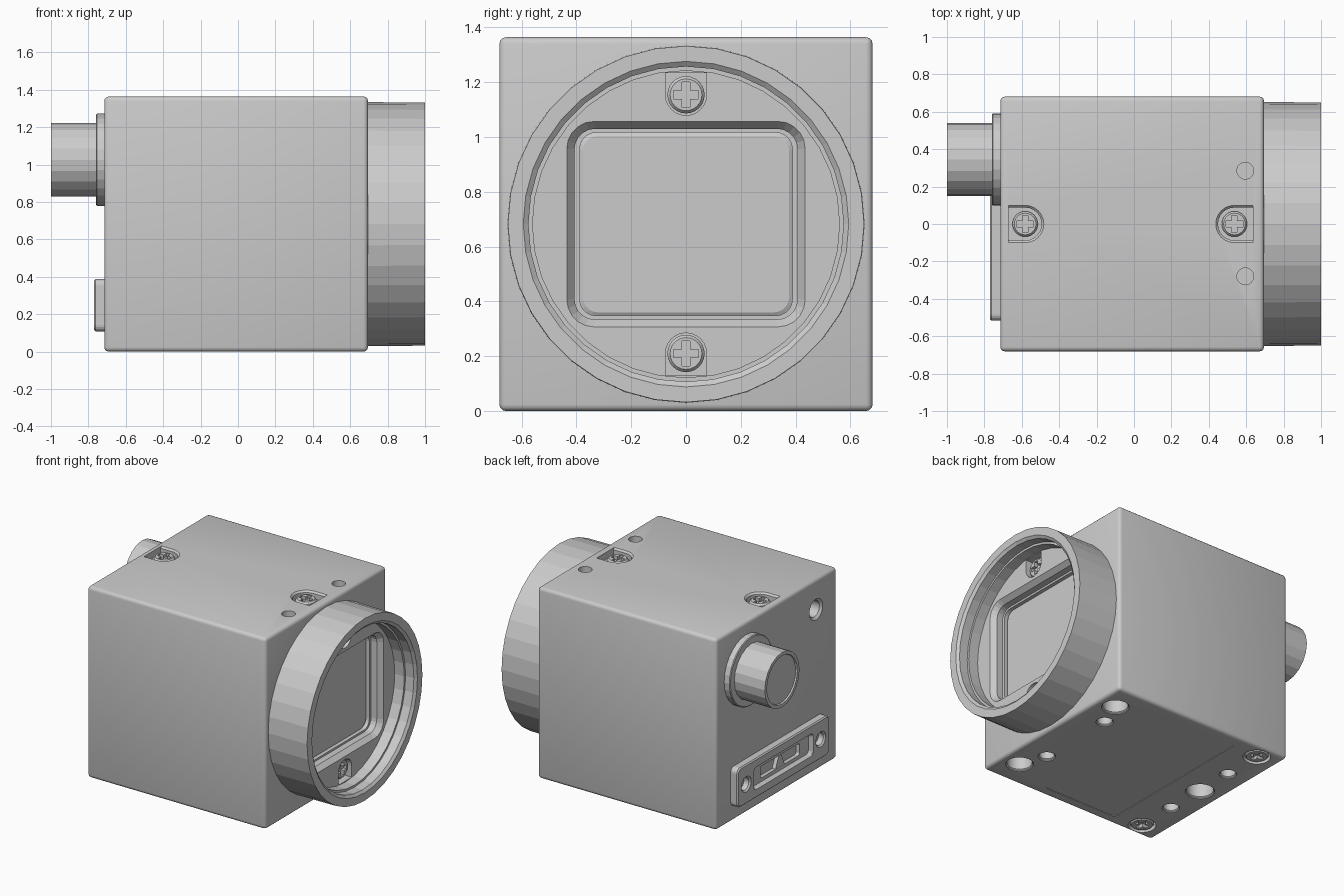
import bpy, bmesh
from math import sin, cos, pi

if "Cube" in bpy.data.objects:
    bpy.data.objects.remove(bpy.data.objects["Cube"])

MID = 0.682  # height of the optical axis


# ---- 2D profiles ----
def circle(r, c=(0, 0), n=24):
    return [(c[0] + r * cos(2 * pi * i / n), c[1] + r * sin(2 * pi * i / n)) for i in range(n)]


def rrect(hu, hv, r, c=(0, 0), seg=5):
    pts = []
    for k, (su, sv) in enumerate(((1, 1), (-1, 1), (-1, -1), (1, -1))):
        for i in range(seg + 1):
            a = pi / 2 * (k + i / seg)
            pts.append((c[0] + su * (hu - r) + r * cos(a), c[1] + sv * (hv - r) + r * sin(a)))
    return pts


def u_shape(r, c, length, direction):
    """Half circle at c with straight sides running along direction."""
    dx, dy = direction
    pts = [(length, -r), (length, r)]
    pts += [(r * cos(pi / 2 + pi * i / 12), r * sin(pi / 2 + pi * i / 12)) for i in range(13)]
    return [(c[0] + p * dx - q * dy, c[1] + p * dy + q * dx) for p, q in pts]


def cross(c, a=0.046, b=0.015):
    q = [(a, -b), (a, b), (b, b), (b, a)]
    pts = []
    for k in range(4):
        ck, sk = ((1, 0), (0, 1), (-1, 0), (0, -1))[k]
        pts += [(c[0] + u * ck - v * sk, c[1] + u * sk + v * ck) for u, v in q[:3]]
    return pts


# ---- solids ----
def loft(name, axis, *sections):
    """Closed solid through (profile, level) sections along x or z."""
    bm = bmesh.new()
    rings = []
    for pts, w in sections:
        rings.append([bm.verts.new((w, u, v) if axis == 'x' else (u, v, w)) for u, v in pts])
    for a, b in zip(rings, rings[1:]):
        for i in range(len(a)):
            j = (i + 1) % len(a)
            bm.faces.new((a[i], a[j], b[j], b[i]))
    bm.faces.new(rings[0][::-1])
    bm.faces.new(rings[-1])
    bmesh.ops.recalc_face_normals(bm, faces=bm.faces)
    me = bpy.data.meshes.new(name)
    bm.to_mesh(me)
    bm.free()
    ob = bpy.data.objects.new(name, me)
    bpy.context.collection.objects.link(ob)
    return ob


def activate(ob):
    bpy.ops.object.select_all(action='DESELECT')
    ob.select_set(True)
    bpy.context.view_layer.objects.active = ob


def cut(target, axis, *sections):
    cutter = loft("cutter", axis, *sections)
    cutter.hide_render = True
    m = target.modifiers.new("cut", 'BOOLEAN')
    m.operation = 'DIFFERENCE'
    m.solver = 'EXACT'
    m.object = cutter
    activate(target)
    bpy.ops.object.modifier_apply(modifier=m.name)
    bpy.data.objects.remove(cutter)


def screw(name, axis, c, top, out, r=0.068):
    """Cross-head screw; out is +1 or -1, the way its head faces."""
    s = loft(name, axis, (circle(r, c), top - out * 0.06), (circle(r, c), top - out * 0.012),
             (circle(r - 0.01, c), top))
    cut(s, axis, (cross(c), top - out * 0.025), (cross(c), top + out * 0.02))


# ---- housing ----
H = 2 * MID
bpy.ops.mesh.primitive_cube_add(size=1, location=(-0.01, 0, MID))
body = bpy.context.object
body.name = "housing"
body.scale = (1.41, 1.362, H)
bpy.ops.object.transform_apply(location=True, scale=True)
bev = body.modifiers.new("bevel", 'BEVEL')
bev.width, bev.segments = 0.024, 3
bpy.ops.object.modifier_apply(modifier="bevel")

# top: screw pockets and tapped holes
for side, cx, wall in ((-1, -0.582, 0.09), (1, 0.537, 0.098)):
    c = (cx, 0)
    cut(body, 'z', (u_shape(0.088, c, wall, (side, 0)), H - 0.05),
        (u_shape(0.088, c, wall, (side, 0)), H - 0.012),
        (u_shape(0.102, c, wall, (side, 0)), H + 0.002))
    screw("top_screw", 'z', c, H - 0.012, 1)
for y in (-0.28, 0.285):
    cut(body, 'z', (circle(0.045, (0.595, y)), H - 0.12), (circle(0.045, (0.595, y)), H + 0.02))

# underside: mounting holes, label recess and flush screws
holes = [(-0.555, 0, 0.095)]
for s in (-1, 1):
    holes += [(0.56, s * 0.48, 0.09), (0.49, s * 0.29, 0.057), (-0.55, s * 0.285, 0.057)]
for x, y, r in holes:
    cut(body, 'z', (circle(r, (x, y)), -0.02), (circle(r, (x, y)), 0.006),
        (circle(r - 0.008, (x, y)), 0.012), (circle(r - 0.008, (x, y)), 0.16))
label = rrect(0.297, 0.605, 0.03, (-0.048, 0))
cut(body, 'z', (label, -0.02), (label, 0.004))
for s in (-1, 1):
    c = (-0.55, s * 0.575)
    cut(body, 'z', (circle(0.092, c), -0.02), (circle(0.086, c), 0.04))
    screw("base_screw", 'z', c, 0.003, -1, 0.078)

# back: small indicator hole
c = (-0.445, 1.15)
cut(body, 'x', (circle(0.075, c), -0.725), (circle(0.075, c), -0.715),
    (circle(0.058, c), -0.70), (circle(0.058, c), -0.62))
activate(body)
bpy.ops.object.shade_smooth_by_angle(angle=0.55)

# ---- lens mount: stepped cup with a window floor ----
AX = (0, MID)
profile = [(0.56, 0.845), (0.56, 0.92), (0.575, 0.92), (0.575, 0.985),
           (0.594, 1.0), (0.65, 1.0), (0.652, 0.69)]
mount = loft("lens_mount", 'x', *[(circle(r, AX, 36), x) for r, x in profile])
cut(mount, 'x', (rrect(0.435, 0.375, 0.10, AX), 0.86), (rrect(0.435, 0.375, 0.10, AX), 0.845),
    (rrect(0.407, 0.348, 0.075, AX), 0.81), (rrect(0.407, 0.348, 0.075, AX), 0.765),
    (rrect(0.388, 0.334, 0.06, AX), 0.765), (rrect(0.388, 0.334, 0.06, AX), 0.73))
loft("sensor_glass", 'x', (rrect(0.388, 0.334, 0.06, AX), 0.72), (rrect(0.388, 0.334, 0.06, AX), 0.738),
     (rrect(0.376, 0.322, 0.055, AX), 0.745))
for s in (-1, 1):
    c = (0, MID + s * 0.472)
    pocket = u_shape(0.075, c, 0.08, (0, s))
    cut(mount, 'x', (pocket, 0.785), (pocket, 0.86))
    screw("mount_screw", 'x', c, 0.825, 1)

# ---- round connector on the back ----
C = (0.345, 1.026)
loft("connector_flange", 'x', (circle(0.246, C, 28), -0.69), (circle(0.246, C, 28), -0.755),
     (circle(0.24, C, 28), -0.76))
loft("round_connector", 'x', *[(circle(r, C, 20), x) for r, x in
     ((0.168, -0.99), (0.172, -1.0), (0.196, -1.0), (0.196, -0.70))])

# ---- socket plate on the back ----
P = (0, 0.248)
plate = loft("socket_plate", 'x', (rrect(0.517, 0.14, 0.035, P), -0.70),
             (rrect(0.517, 0.14, 0.035, P), -0.762), (rrect(0.509, 0.132, 0.03, P), -0.77))
cut(plate, 'x', (rrect(0.335, 0.08, 0.03, P), -0.78), (rrect(0.335, 0.08, 0.03, P), -0.765),
    (rrect(0.32, 0.068, 0.025, P), -0.742))
cut(plate, 'x', (rrect(0.22, 0.042, 0.015, P), -0.78), (rrect(0.22, 0.042, 0.015, P), -0.712))
for s in (-1, 1):
    c = (s * 0.42, P[1])
    cut(plate, 'x', (circle(0.056, c), -0.78), (circle(0.056, c), -0.768),
        (circle(0.045, c), -0.758), (circle(0.045, c), -0.72))
loft("socket_tongue", 'x', ([(-0.05, 0.207), (0.05, 0.207), (0.015, 0.288), (-0.015, 0.288)], -0.71),
     ([(-0.05, 0.207), (0.05, 0.207), (0.015, 0.288), (-0.015, 0.288)], -0.742))
